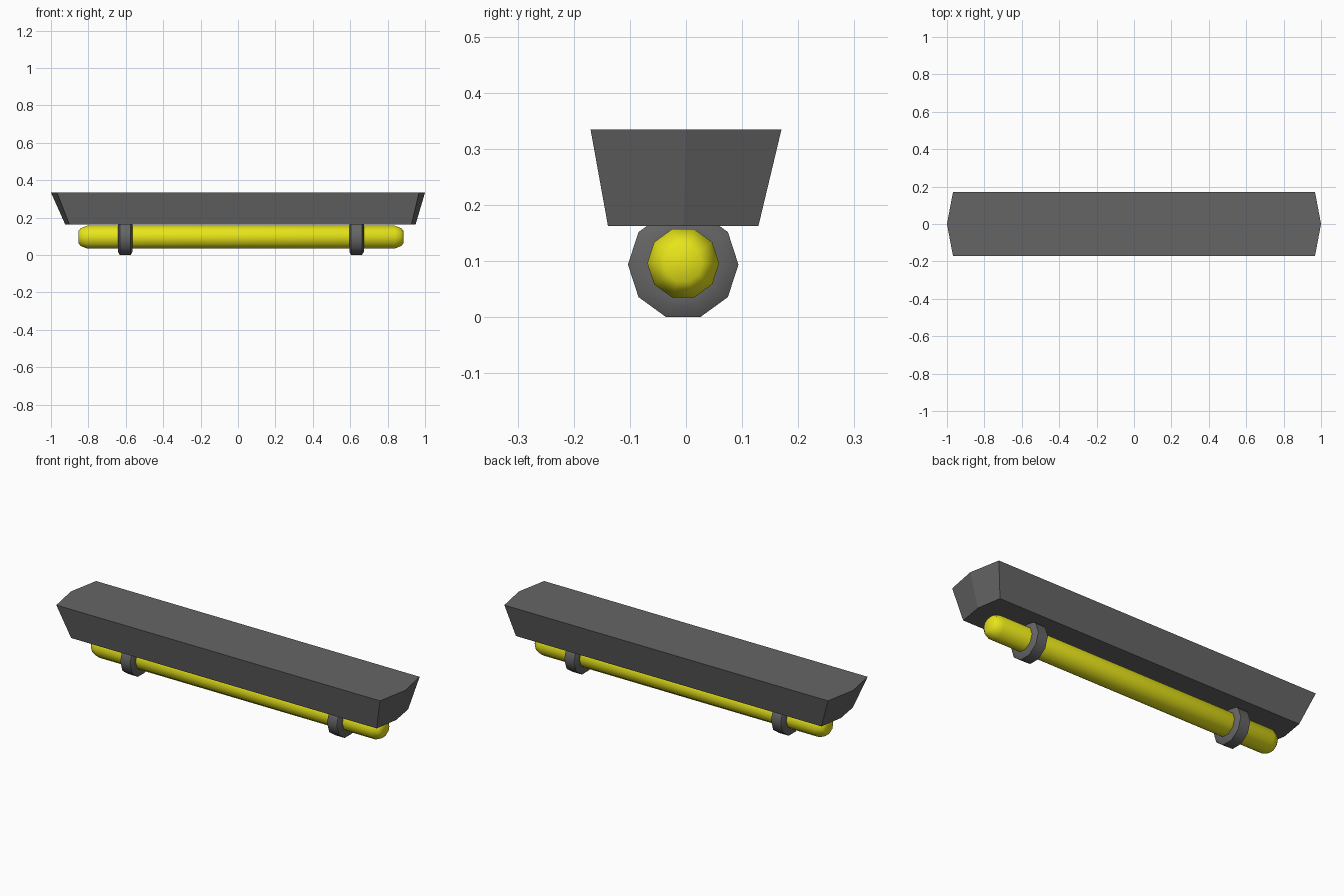
import bpy, bmesh, math
from mathutils import Vector

cube = bpy.data.objects.get("Cube")
if cube:
    bpy.data.objects.remove(cube, do_unlink=True)


def material(name, color):
    mat = bpy.data.materials.new(name)
    mat.use_nodes = True
    mat.diffuse_color = color
    mat.node_tree.nodes["Principled BSDF"].inputs["Base Color"].default_value = color
    return mat


grey = material("dark grey metal", (0.13, 0.13, 0.13, 1))
yellow = material("yellow tube", (0.8, 0.78, 0.01, 1))


def finish(name, bm, mat, smooth_angle=None):
    bmesh.ops.recalc_face_normals(bm, faces=bm.faces)
    mesh = bpy.data.meshes.new(name)
    bm.to_mesh(mesh)
    bm.free()
    mesh.materials.append(mat)
    obj = bpy.data.objects.new(name, mesh)
    bpy.context.collection.objects.link(obj)
    if smooth_angle:
        bpy.ops.object.select_all(action="DESELECT")
        obj.select_set(True)
        bpy.context.view_layer.objects.active = obj
        bpy.ops.object.shade_smooth_by_angle(angle=math.radians(smooth_angle))
    return obj


def lathe_x(name, profile, center, mat, angle, sides=10, closed=False):
    """Turn (x, radius) points around the x axis; cap the ends or close the loop."""
    bm = bmesh.new()
    rings = []
    for x, r in profile:
        ring = []
        for i in range(sides):
            a = math.tau * i / sides
            ring.append(bm.verts.new(Vector(center) + Vector((x, r * math.cos(a), r * math.sin(a)))))
        rings.append(ring)
    pairs = list(zip(rings, rings[1:]))
    if closed:
        pairs.append((rings[-1], rings[0]))
    else:
        bm.faces.new(rings[0])
        bm.faces.new(rings[-1])
    for a, b in pairs:
        for i in range(sides):
            j = (i + 1) % sides
            bm.faces.new((a[i], a[j], b[j], b[i]))
    return finish(name, bm, mat, angle)


# Tapered housing with pointed ends
def hexagon(bm, cx, cy, z, tip, corner, half_depth):
    outline = [(-tip, 0), (-corner, -half_depth), (corner, -half_depth),
               (tip, 0), (corner, half_depth), (-corner, half_depth)]
    return [bm.verts.new((cx + x, cy + y, z)) for x, y in outline]


bm = bmesh.new()
bottom = hexagon(bm, 0.013, -0.005, 0.162, 0.936, 0.914, 0.134)
top = hexagon(bm, 0, 0, 0.334, 1.0, 0.968, 0.17)
bm.faces.new(bottom)
bm.faces.new(top)
for i in range(6):
    j = (i + 1) % 6
    bm.faces.new((bottom[i], bottom[j], top[j], top[i]))
finish("housing", bm, grey)

# Light tube with rounded ends
half_length, radius = 0.869, 0.064
cap = [(half_length, 0.034), (half_length - 0.012, 0.05), (half_length - 0.045, radius)]
profile = [(-x, r) for x, r in cap] + [(x, r) for x, r in reversed(cap)]
lathe_x("light_tube", profile, (0.016, -0.005, 0.096), yellow, 50)

# Chamfered clamp rings holding the tube
clamp = [(-0.039, 0.06), (-0.039, 0.08), (-0.029, 0.0985),
         (0.029, 0.0985), (0.039, 0.08), (0.039, 0.06)]
for name, x in (("right_clamp", -0.603), ("left_clamp", 0.634)):
    lathe_x(name, clamp, (x, -0.005, 0.0937), grey, 40, closed=True)
